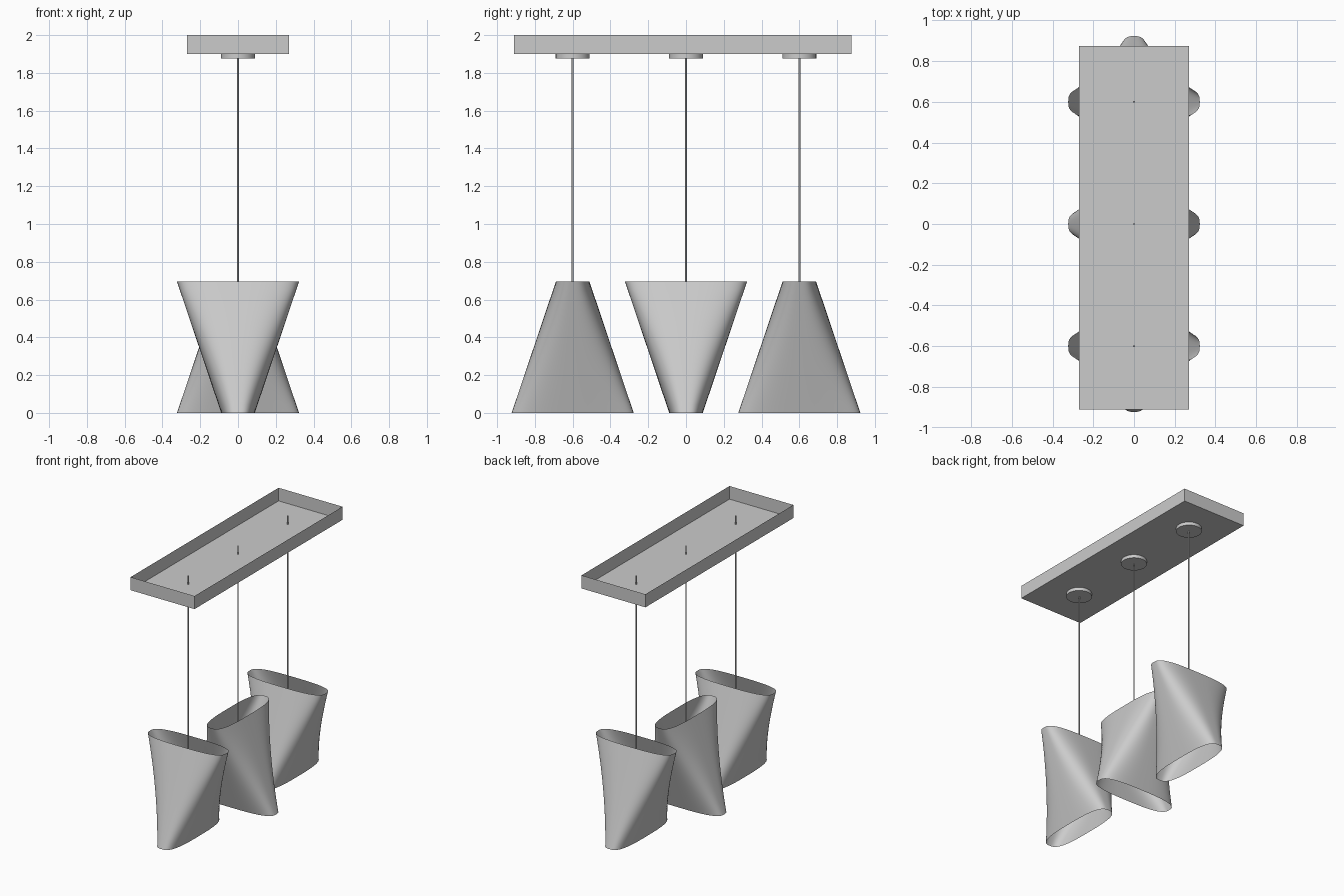
import bpy, bmesh, math

if "Cube" in bpy.data.objects:
    bpy.data.objects.remove(bpy.data.objects["Cube"])


def add_object(name, bm, smooth=False):
    bmesh.ops.recalc_face_normals(bm, faces=bm.faces)
    mesh = bpy.data.meshes.new(name)
    bm.to_mesh(mesh)
    bm.free()
    ob = bpy.data.objects.new(name, mesh)
    bpy.context.collection.objects.link(ob)
    if smooth:
        bpy.ops.object.select_all(action='DESELECT')
        ob.select_set(True)
        bpy.context.view_layer.objects.active = ob
        bpy.ops.object.shade_smooth_by_angle(angle=math.radians(35))
    return ob


def cylinder(name, y, r, z0, z1, sides):
    bm = bmesh.new()
    bmesh.ops.create_cone(bm, cap_ends=True, segments=sides, radius1=r, radius2=r, depth=z1 - z0)
    bmesh.ops.translate(bm, verts=bm.verts, vec=(0, y, (z0 + z1) / 2))
    return add_object(name, bm, True)


def rounded(v):
    # superellipse coordinate: fuller than a plain ellipse
    return math.copysign(abs(v) ** (2 / 3), v)


def shade(name, y, top, bottom, height=0.695, sides=96, rows=16):
    # open sheet lofted between two crossed flat ovals
    bm = bmesh.new()
    rings = []
    for j in range(rows + 1):
        t = j / rows
        a = bottom[0] + (top[0] - bottom[0]) * t
        b = bottom[1] + (top[1] - bottom[1]) * t
        ring = []
        for i in range(sides):
            ang = 2 * math.pi * i / sides
            ring.append(bm.verts.new((a * rounded(round(math.cos(ang), 9)),
                                      y + b * rounded(round(math.sin(ang), 9)),
                                      height * t)))
        rings.append(ring)
    for lo, hi in zip(rings, rings[1:]):
        for i in range(sides):
            k = (i + 1) % sides
            bm.faces.new((lo[i], lo[k], hi[k], hi[i]))
    return add_object(name, bm, True)


# ceiling canopy: shallow tray open at the top
bm = bmesh.new()
bmesh.ops.create_cube(bm, size=1)
bmesh.ops.scale(bm, verts=bm.verts, vec=(0.54, 1.785, 0.1))
bmesh.ops.translate(bm, verts=bm.verts, vec=(0, -0.0175, 1.95))
lid = [f for f in bm.faces if f.calc_center_median().z > 1.99]
bmesh.ops.delete(bm, geom=lid, context='FACES_ONLY')
add_object("ceiling_canopy", bm)

# three pendants, the middle shade turned a quarter
WIDE, NARROW = 0.323, 0.089
for label, y in (("front", -0.6), ("middle", 0.0), ("back", 0.6)):
    cylinder(label + "_cord_mount", y, 0.09, 1.875, 1.9, 48)
    cylinder(label + "_cord", y, 0.005, 0.4, 1.965, 12)
    x_wide, y_wide = (WIDE, NARROW), (NARROW, WIDE)
    if label == "middle":
        shade(label + "_shade", y, y_wide, x_wide)
    else:
        shade(label + "_shade", y, x_wide, y_wide)
